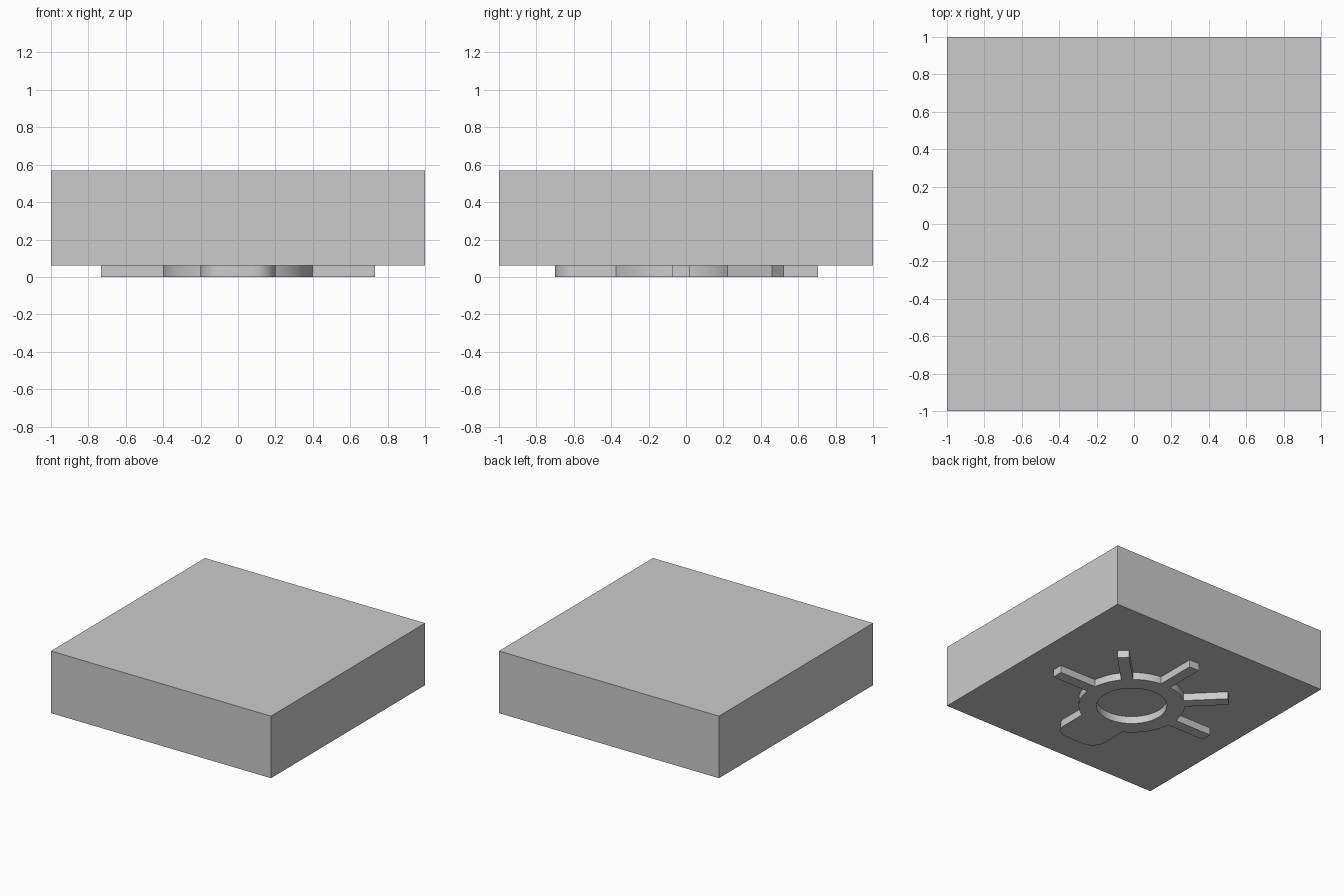
import bpy
from math import sin, cos, asin, radians, sqrt, pi

default_cube = bpy.data.objects.get("Cube")
if default_cube:
    bpy.data.objects.remove(default_cube, do_unlink=True)

grey = bpy.data.materials.new("light_grey")
grey.use_nodes = True
grey.diffuse_color = (0.6, 0.6, 0.6, 1)
grey.node_tree.nodes["Principled BSDF"].inputs["Base Color"].default_value = grey.diffuse_color

BASE_Z, TOP_Z = 0.06, 0.57
CENTRE_Y = -0.027
RING_R, HOLE_R, SPOKE_R = 0.4, 0.265, 0.733
SPOKE_HALF = 0.045
LOBE_HALF, LOBE_END, LOBE_FILLET = 0.2, -0.673, 0.12


def arc(radius, start, end, steps, cx=0.0, cy=0.0):
    return [(cx + radius * cos(start + (end - start) * i / steps),
             cy + radius * sin(start + (end - start) * i / steps)) for i in range(steps + 1)]


def spoke(angle):
    """Four corners of a straight arm, from ring to tip and back."""
    root = sqrt(RING_R ** 2 - SPOKE_HALF ** 2)
    corners = [(root, -SPOKE_HALF), (SPOKE_R, -SPOKE_HALF),
               (SPOKE_R, SPOKE_HALF), (root, SPOKE_HALF)]
    return [(u * cos(angle) - v * sin(angle), u * sin(angle) + v * cos(angle)) for u, v in corners]


# Slab
bpy.ops.mesh.primitive_cube_add(size=1, location=(0, 0, (BASE_Z + TOP_Z) / 2))
slab = bpy.context.object
slab.name = "slab"
slab.scale = (2, 2, TOP_Z - BASE_Z)
bpy.ops.object.transform_apply(location=False, rotation=False, scale=True)
slab.data.materials.append(grey)

# Relief outline: five spokes joined by ring arcs, then the rounded lobe
spoke_turn = asin(SPOKE_HALF / RING_R)
lobe_turn = asin(LOBE_HALF / RING_R)
outline = []
last = -pi / 2 + lobe_turn
for degrees in range(0, 181, 45):
    angle = radians(degrees)
    outline += arc(RING_R, last, angle - spoke_turn, 12)[:-1]
    outline += spoke(angle)[:-1]
    last = angle + spoke_turn
outline += arc(RING_R, last, 3 * pi / 2 - lobe_turn, 12)
corner_x, corner_y = LOBE_HALF - LOBE_FILLET, LOBE_END + LOBE_FILLET
outline += arc(LOBE_FILLET, pi, 1.5 * pi, 12, -corner_x, corner_y)
outline += arc(LOBE_FILLET, 1.5 * pi, 2 * pi, 12, corner_x, corner_y)
hole = arc(HOLE_R, 0, 2 * pi, 64)[:-1]

# Relief under the slab, filled and extruded from the two loops
curve = bpy.data.curves.new("underside_relief", "CURVE")
curve.dimensions = "2D"
curve.fill_mode = "BOTH"
curve.extrude = BASE_Z / 2
for loop in (outline, hole):
    spline = curve.splines.new("POLY")
    spline.points.add(len(loop) - 1)
    for point, (x, y) in zip(spline.points, loop):
        point.co = (x, y, 0, 1)
    spline.use_cyclic_u = True
relief = bpy.data.objects.new("underside_relief", curve)
relief.location = (0, CENTRE_Y, BASE_Z / 2)
bpy.context.collection.objects.link(relief)
bpy.ops.object.select_all(action="DESELECT")
relief.select_set(True)
bpy.context.view_layer.objects.active = relief
bpy.ops.object.convert(target="MESH")
relief = bpy.context.object
relief.data.materials.clear()
relief.data.materials.append(grey)

# Weld the caps to the walls and keep the rims sharp
bpy.ops.object.mode_set(mode="EDIT")
bpy.ops.mesh.select_all(action="SELECT")
bpy.ops.mesh.remove_doubles(threshold=0.0001)
bpy.ops.mesh.normals_make_consistent(inside=False)
bpy.ops.object.mode_set(mode="OBJECT")
bpy.ops.object.shade_smooth_by_angle(angle=radians(30))
